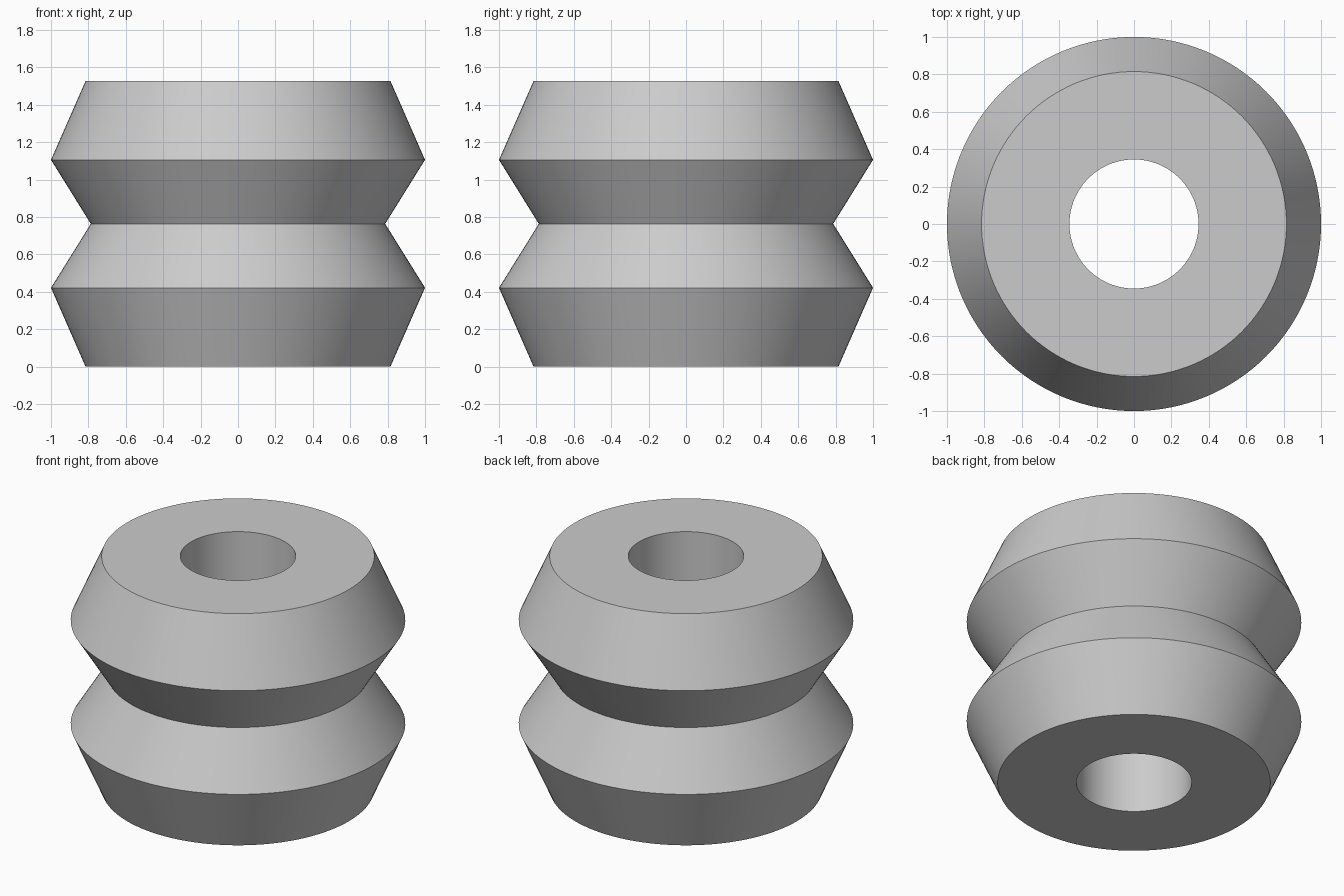
import bpy
import bmesh
from math import cos, sin, pi, radians

cube = bpy.data.objects.get("Cube")
if cube:
    bpy.data.objects.remove(cube, do_unlink=True)

SEGMENTS = 128
HEIGHT = 1.528
BORE, END, RIM, WAIST = 0.345, 0.815, 1.0, 0.787
RIM_Z = 0.422

# Closed cross-section (radius, height), counter-clockwise from the bore
lower = [(BORE, 0), (END, 0), (RIM, RIM_Z)]
upper = [(r, HEIGHT - z) for r, z in reversed(lower)]
profile = lower + [(WAIST, HEIGHT / 2)] + upper

# Grey material
grey = bpy.data.materials.new("grey")
grey.use_nodes = True
color = (0.6, 0.6, 0.6, 1)
grey.diffuse_color = color
grey.node_tree.nodes["Principled BSDF"].inputs["Base Color"].default_value = color

# Revolve the cross-section into a grooved ring with a through hole
bm = bmesh.new()
rings = []
for i in range(SEGMENTS):
    a = 2 * pi * i / SEGMENTS
    rings.append([bm.verts.new((r * cos(a), r * sin(a), z)) for r, z in profile])
for i, ring in enumerate(rings):
    following = rings[(i + 1) % SEGMENTS]
    for j in range(len(profile)):
        k = (j + 1) % len(profile)
        bm.faces.new((ring[j], following[j], following[k], ring[k]))
bmesh.ops.recalc_face_normals(bm, faces=bm.faces)

mesh = bpy.data.meshes.new("grooved_bushing")
bm.to_mesh(mesh)
bm.free()
mesh.materials.append(grey)
bushing = bpy.data.objects.new("grooved_bushing", mesh)
bpy.context.collection.objects.link(bushing)

# Smooth round walls, crisp ridges
bpy.ops.object.select_all(action="DESELECT")
bushing.select_set(True)
bpy.context.view_layer.objects.active = bushing
bpy.ops.object.shade_smooth_by_angle(angle=radians(30))
